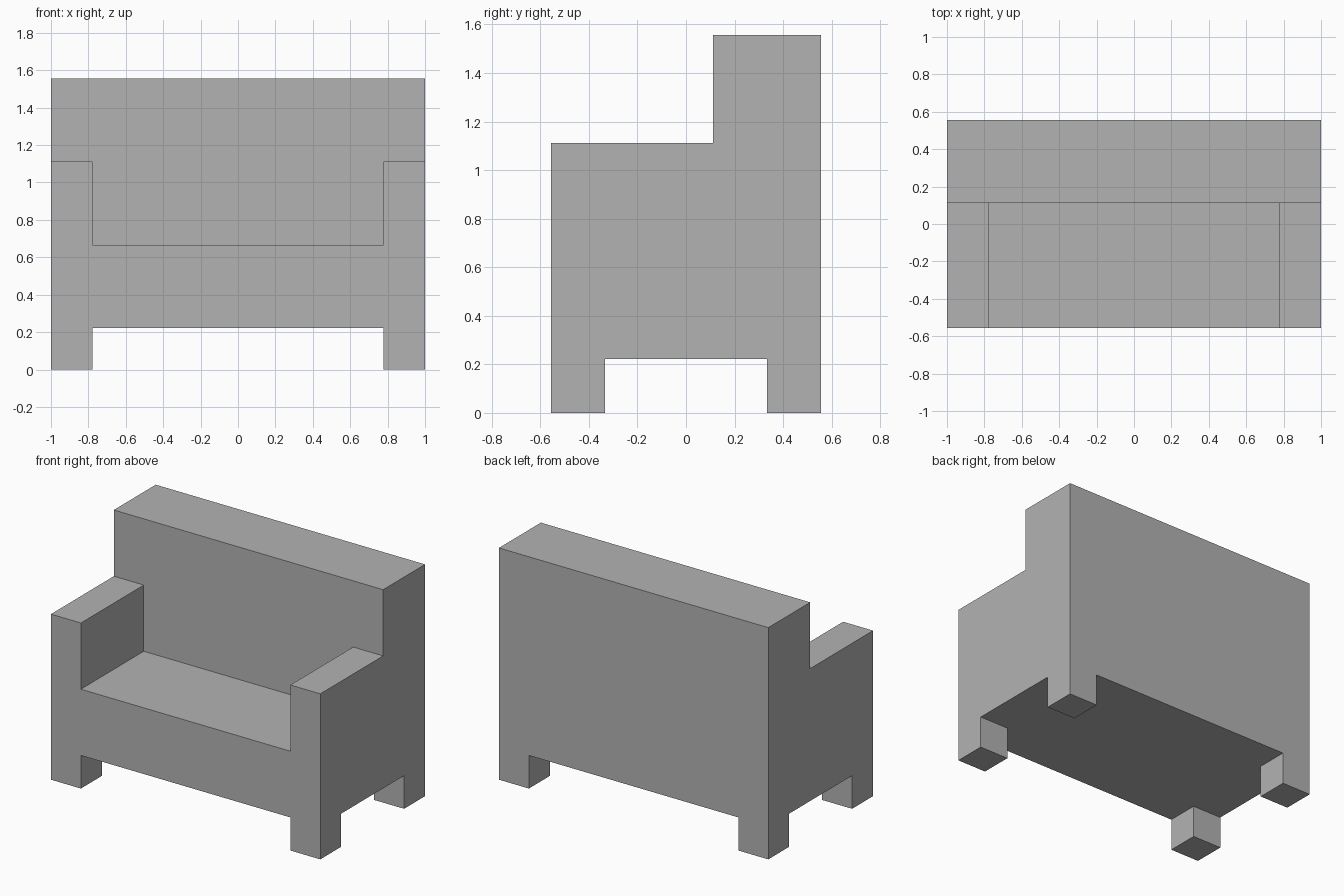
import bpy
import bmesh
import math

default = bpy.data.objects.get("Cube")
if default:
    bpy.data.objects.remove(default, do_unlink=True)

U = 1 / 9  # design module: the sofa is 18 x 10 x 14 modules

grey = bpy.data.materials.new("plain grey")
grey.use_nodes = True
colour = (0.45, 0.45, 0.45, 1)
grey.diffuse_color = colour
grey.node_tree.nodes["Principled BSDF"].inputs["Base Color"].default_value = colour


def box(name, x, y, z):
    """Box between (min, max) pairs given in modules."""
    bm = bmesh.new()
    bmesh.ops.create_cube(bm, size=1)
    for v in bm.verts:
        v.co = [U * (lo + (c + 0.5) * (hi - lo)) for c, (lo, hi) in zip(v.co, (x, y, z))]
    mesh = bpy.data.meshes.new(name)
    bm.to_mesh(mesh)
    bm.free()
    mesh.materials.append(grey)
    obj = bpy.data.objects.new(name, mesh)
    bpy.context.collection.objects.link(obj)
    return obj


# One solid block, carved so back, arms, seat and legs stay seamless
sofa = box("sofa", (-9, 9), (-5, 5), (0, 14))
cutters = [
    box("space_above_arms", (-10, 10), (-6, 1), (10, 15)),
    box("seat_well", (-7, 7), (-6, 1), (6, 12)),
    box("gap_between_side_legs", (-7, 7), (-6, 6), (-1, 2)),
    box("gap_between_end_legs", (-10, 10), (-3, 3), (-1, 2)),
]

bpy.context.view_layer.objects.active = sofa
for cutter in cutters:
    cutter.hide_render = True
    mod = sofa.modifiers.new(cutter.name, "BOOLEAN")
    mod.operation = "DIFFERENCE"
    mod.solver = "EXACT"
    mod.object = cutter
    bpy.ops.object.modifier_apply(modifier=mod.name)
    bpy.data.objects.remove(cutter, do_unlink=True)

# Merge coplanar leftovers into clean flat faces
bm = bmesh.new()
bm.from_mesh(sofa.data)
bmesh.ops.remove_doubles(bm, verts=bm.verts, dist=0.0005)
bmesh.ops.dissolve_limit(bm, angle_limit=math.radians(1), verts=bm.verts, edges=bm.edges)
bmesh.ops.recalc_face_normals(bm, faces=bm.faces)
bm.to_mesh(sofa.data)
bm.free()
